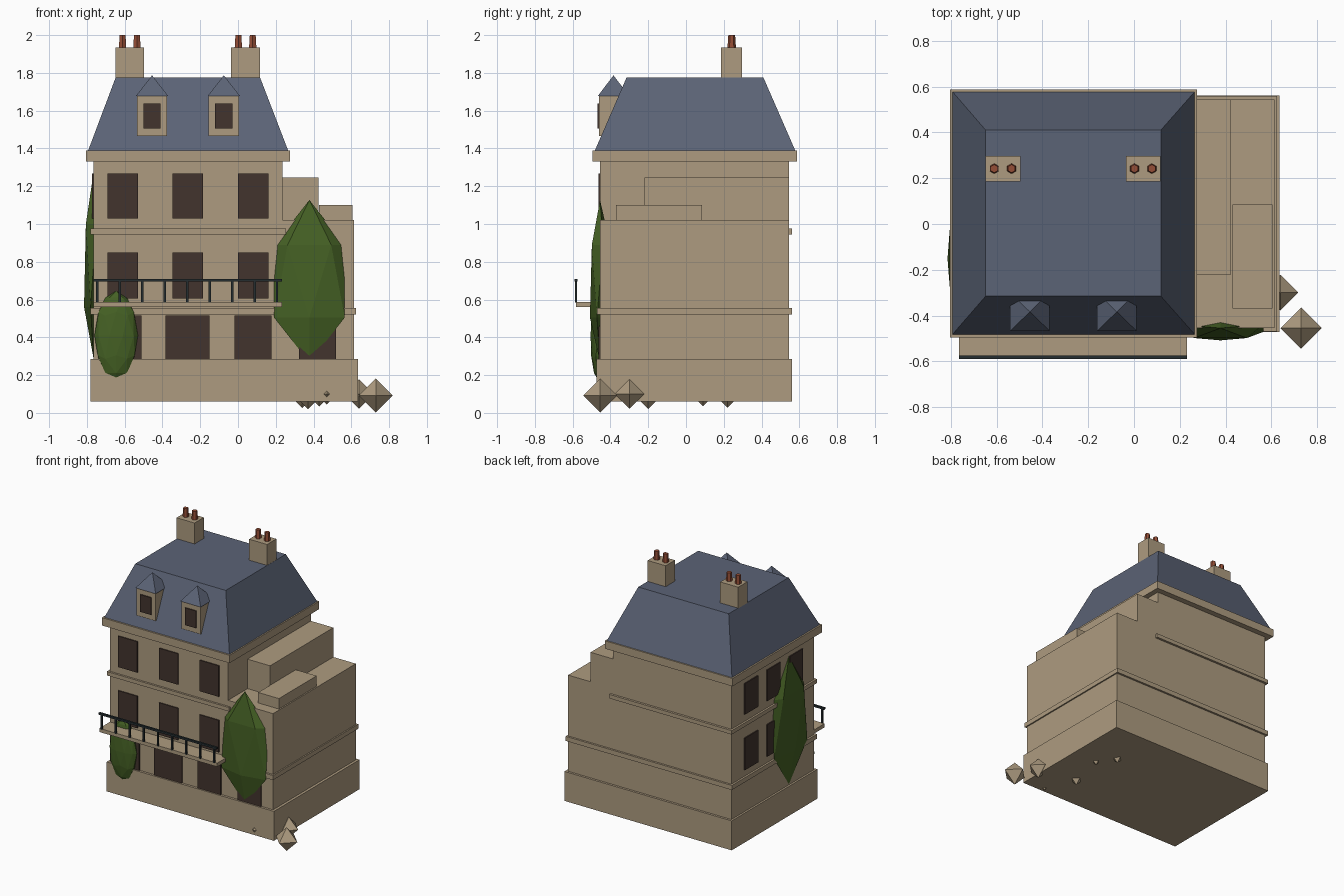
import bpy
import bmesh
from math import radians
from mathutils import Matrix, Vector

if "Cube" in bpy.data.objects:
    bpy.data.objects.remove(bpy.data.objects["Cube"])


def material(name, rgb):
    m = bpy.data.materials.new(name)
    m.use_nodes = True
    m.diffuse_color = (*rgb, 1)
    m.node_tree.nodes["Principled BSDF"].inputs["Base Color"].default_value = (*rgb, 1)
    return m


STONE = material("warm_stone", (0.42, 0.33, 0.215))
SLATE = material("blue_slate", (0.105, 0.125, 0.18))
GLASS = material("dark_window", (0.054, 0.034, 0.027))
LEAF = material("ivy_green", (0.06, 0.12, 0.018))
IRON = material("dark_iron", (0.018, 0.027, 0.03))
CLAY = material("terracotta", (0.3, 0.076, 0.037))


def finish(name, bm, mat):
    bmesh.ops.recalc_face_normals(bm, faces=bm.faces)
    mesh = bpy.data.meshes.new(name)
    bm.to_mesh(mesh)
    bm.free()
    mesh.materials.append(mat)
    obj = bpy.data.objects.new(name, mesh)
    bpy.context.collection.objects.link(obj)
    return obj


def box(name, x, y, z, mat):
    """Box from (min, max) ranges on each axis."""
    bm = bmesh.new()
    bmesh.ops.create_cube(bm, size=1)
    for v in bm.verts:
        v.co = [r[0] + (c + 0.5) * (r[1] - r[0]) for r, c in zip((x, y, z), v.co)]
    return finish(name, bm, mat)


def frustum(name, x, y, z, top_x, top_y, mat):
    """Four-sided roof tapering to a smaller top rectangle."""
    bm = bmesh.new()
    rings = [[bm.verts.new((rx[i], ry[j], h)) for i, j in ((0, 0), (1, 0), (1, 1), (0, 1))]
             for rx, ry, h in ((x, y, z[0]), (top_x, top_y, z[1]))]
    for i in range(4):
        j = (i + 1) % 4
        bm.faces.new((rings[0][i], rings[0][j], rings[1][j], rings[1][i]))
    bm.faces.new(rings[0])
    bm.faces.new(rings[1])
    bmesh.ops.remove_doubles(bm, verts=bm.verts, dist=0.003)
    return finish(name, bm, mat)


def around(c, half):
    return (c - half, c + half)


# Walls, plinth and mouldings
WALL_Y = (-0.455, 0.545)
TRIM_Y = (-0.473, 0.562)
box("plinth", (-0.78, 0.635), TRIM_Y, (0.06, 0.285), STONE)
box("main_block", (-0.765, 0.235), WALL_Y, (0.285, 1.34), STONE)
box("side_wing", (0.23, 0.615), WALL_Y, (0.285, 1.02), STONE)
box("lower_band", (-0.78, 0.625), (-0.47, 0.56), (0.52, 0.555), STONE)
box("upper_band", (-0.78, 0.255), (-0.47, 0.562), (0.945, 0.975), STONE)
box("wing_upper_step", (0.23, 0.425), (-0.22, 0.545), (1.02, 1.245), STONE)
box("wing_roof_box", (0.43, 0.605), (-0.37, 0.085), (1.02, 1.1), STONE)
box("cornice", (-0.805, 0.275), (-0.495, 0.588), (1.33, 1.39), STONE)

# Mansard roof
frustum("mansard_roof", (-0.793, 0.265), (-0.482, 0.578), (1.39, 1.775),
        (-0.648, 0.117), (-0.315, 0.41), SLATE)

# Dormers
for cx in (-0.455, -0.075):
    box("dormer", around(cx, 0.08), (-0.46, -0.32), (1.465, 1.68), STONE)
    box("dormer_window", around(cx, 0.046), (-0.468, -0.46), (1.505, 1.637), GLASS)
    frustum("dormer_roof", around(cx, 0.086), (-0.467, -0.3), (1.677, 1.787),
            (cx, cx), (-0.384, -0.384), SLATE)

# Chimneys with hexagonal pots
for cx in (-0.573, 0.04):
    box("chimney", around(cx, 0.076), (0.185, 0.297), (1.7, 1.935), STONE)
    for px in (cx - 0.038, cx + 0.038):
        bm = bmesh.new()
        bmesh.ops.create_cone(bm, cap_ends=True, segments=6, radius1=0.023, radius2=0.018,
                              depth=0.075, matrix=Matrix.Translation((px, 0.242, 1.9625)))
        finish("chimney_pot", bm, CLAY)

# Windows on the front and left walls
FRONT = (-0.463, -0.455)
LEFT = (-0.773, -0.765)
for z in ((0.605, 0.85), (1.03, 1.267)):
    for cx in (-0.61, -0.265, 0.08):
        box("front_window", around(cx, 0.081), FRONT, z, GLASS)
    for cy in (0.31, 0.04, -0.23):
        box("left_window", LEFT, around(cy, 0.08), z, GLASS)
for cx, half in ((-0.61, 0.098), (-0.268, 0.117), (0.08, 0.098), (0.42, 0.098)):
    box("ground_window", around(cx, half), FRONT, (0.285, 0.515), GLASS)

# Balcony with iron railing
box("balcony_slab", (-0.765, 0.232), (-0.583, -0.455), (0.56, 0.588), STONE)
box("balcony_rail", (-0.765, 0.232), (-0.59, -0.575), (0.695, 0.71), IRON)
for i in range(9):
    box("balcony_post", around(-0.745 + i * 0.119, 0.006), (-0.588, -0.576), (0.585, 0.7), IRON)


# Flattened ivy clumps on the walls
def ivy(name, center, scale, turn, level):
    bm = bmesh.new()
    bmesh.ops.create_icosphere(bm, subdivisions=level, radius=1)
    m = (Matrix.Translation(center) @ Matrix.Rotation(radians(turn), 4, "Z")
         @ Matrix.Diagonal((*scale, 1)))
    bmesh.ops.transform(bm, matrix=m, verts=bm.verts)
    finish(name, bm, LEAF)


ivy("ivy_right", (0.378, -0.455, 0.697), (0.06, 0.22, 0.43), 90, 1)
ivy("ivy_small", (-0.645, -0.465, 0.41), (0.042, 0.115, 0.235), 90, 2)
ivy("ivy_left", (-0.765, -0.15, 0.78), (0.056, 0.235, 0.49), 0, 1)

# Octahedral rocks around and under the plinth
for x, y, z, r in ((0.73, -0.455, 0.092, 0.09), (0.64, -0.3, 0.1, 0.078), (0.37, -0.2, 0.1, 0.08),
                   (0.43, 0.09, 0.1, 0.065), (0.34, 0.22, 0.1, 0.073), (0.47, -0.435, 0.1, 0.055)):
    bm = bmesh.new()
    tips = [bm.verts.new(Vector((x, y, z)) + Vector(d) * r) for d in
            ((1, 0, 0), (0, 1, 0), (-1, 0, 0), (0, -1, 0), (0, 0, 1), (0, 0, -1))]
    for i in range(4):
        for pole in tips[4:]:
            bm.faces.new((tips[i], tips[(i + 1) % 4], pole))
    finish("rock", bm, STONE)
